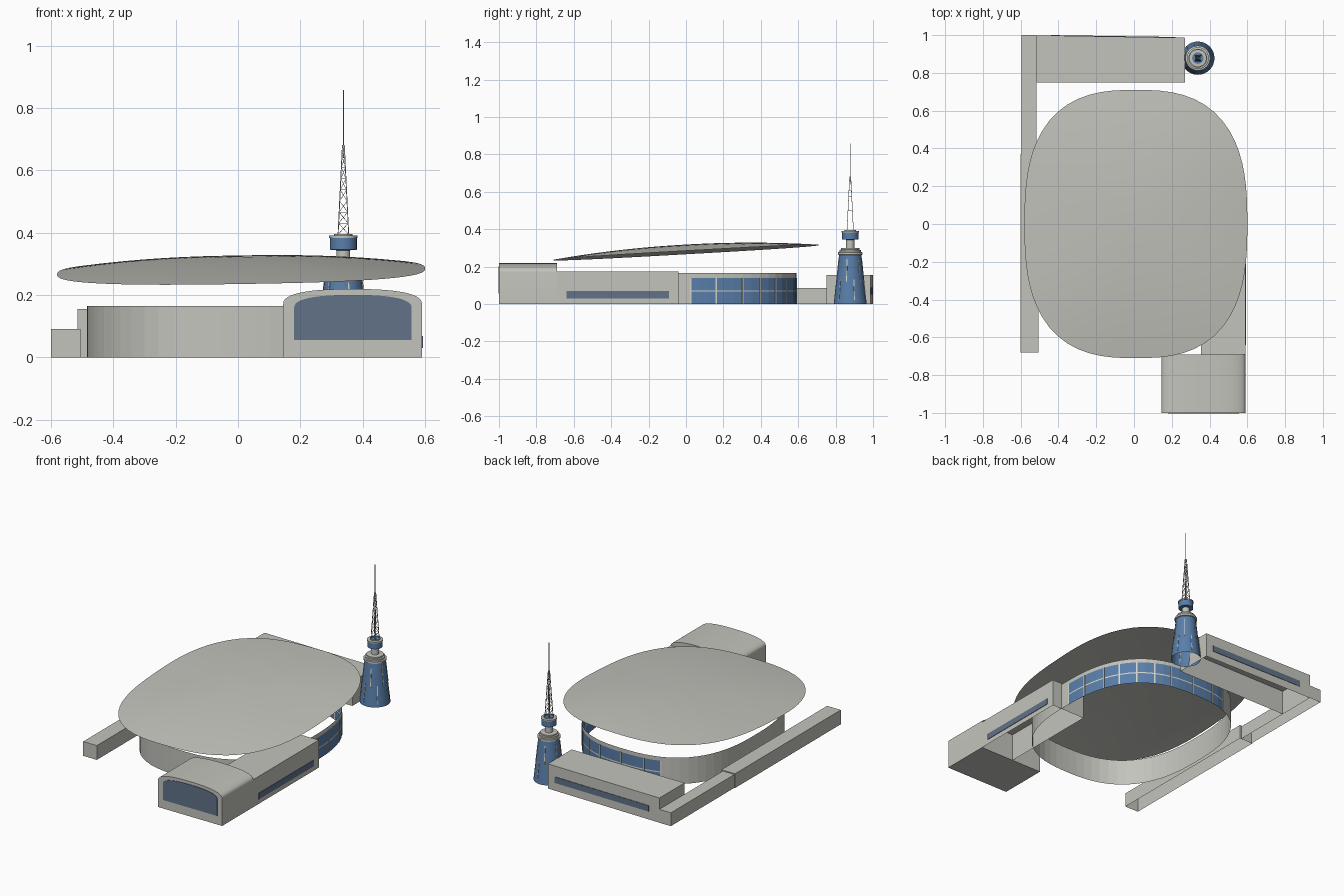
import bpy, bmesh, math
from mathutils import Vector

cube = bpy.data.objects.get("Cube")
if cube:
    bpy.data.objects.remove(cube, do_unlink=True)


def material(name, rgb):
    m = bpy.data.materials.new(name)
    m.use_nodes = True
    m.diffuse_color = (*rgb, 1)
    m.node_tree.nodes["Principled BSDF"].inputs["Base Color"].default_value = (*rgb, 1)
    return m


CONCRETE = material("pale concrete", (0.55, 0.55, 0.51))
GLASS = material("blue glass", (0.10, 0.21, 0.40))
SLATE = material("slate window", (0.12, 0.17, 0.25))
CREAM = material("cream frame", (0.68, 0.67, 0.58))
METAL = material("mast metal", (0.36, 0.36, 0.34))


def finish(name, bm, mats, smooth=None):
    mesh = bpy.data.meshes.new(name)
    bm.to_mesh(mesh)
    bm.free()
    for m in mats:
        mesh.materials.append(m)
    ob = bpy.data.objects.new(name, mesh)
    bpy.context.collection.objects.link(ob)
    if smooth:
        bpy.ops.object.select_all(action='DESELECT')
        ob.select_set(True)
        bpy.context.view_layer.objects.active = ob
        bpy.ops.object.shade_smooth_by_angle(angle=math.radians(smooth))
    return ob


def prism(name, outline, sweep, mat, floor=True, smooth=None):
    """Sweep a closed 3D outline; floor=False leaves the starting end open."""
    bm = bmesh.new()
    a = [bm.verts.new(p) for p in outline]
    b = [bm.verts.new(Vector(p) + Vector(sweep)) for p in outline]
    n = len(a)
    for i in range(n):
        bm.faces.new((a[i], a[(i + 1) % n], b[(i + 1) % n], b[i]))
    bm.faces.new(b)
    if floor:
        bm.faces.new(a[::-1])
    bmesh.ops.recalc_face_normals(bm, faces=bm.faces)
    return finish(name, bm, [mat], smooth)


def block(name, x0, x1, y0, y1, z0, z1, mat, floor=True):
    base = [(x0, y0, z0), (x1, y0, z0), (x1, y1, z0), (x0, y1, z0)]
    return prism(name, base, (0, 0, z1 - z0), mat, floor)


def oval(deg, cx, a, b, n):
    """Point of a rounded-rectangle oval at a polar angle."""
    c, s = math.cos(math.radians(deg)), math.sin(math.radians(deg))
    r = (abs(c / a) ** n + abs(s / b) ** n) ** (-1 / n)
    return cx + r * c, r * s


def lathe(name, profile, centre, mats, rule=None, steps=32):
    bm = bmesh.new()
    rings = []
    for r, z in profile:
        rings.append([bm.verts.new((centre[0] + r * math.cos(math.tau * i / steps),
                                    centre[1] + r * math.sin(math.tau * i / steps), z))
                      for i in range(steps)])
    for k in range(len(rings) - 1):
        for i in range(steps):
            j = (i + 1) % steps
            f = bm.faces.new((rings[k][i], rings[k][j], rings[k + 1][j], rings[k + 1][i]))
            f.material_index = rule(k) if rule else 0
    bm.faces.new(rings[-1])
    return finish(name, bm, mats, 35)


def add_rod(bm, p, q, r=0.0015, flat=None):
    """Four-sided bar between two points, optionally wider along one direction."""
    p, q = Vector(p), Vector(q)
    d = (q - p).normalized()
    u = Vector(flat) if flat else d.orthogonal().normalized()
    v = d.cross(u).normalized()
    thin = 0.0025 if flat else r
    offs = [u * thin, v * r, -u * thin, -v * r]
    if flat:
        offs = [u * thin + v * r, -u * thin + v * r, -u * thin - v * r, u * thin - v * r]
    a = [bm.verts.new(p + o) for o in offs]
    b = [bm.verts.new(q + o) for o in offs]
    for i in range(4):
        bm.faces.new((a[i], a[(i + 1) % 4], b[(i + 1) % 4], b[i]))
    bm.faces.new(a[::-1])
    bm.faces.new(b)


# Arena wall: open ring with a glazed arc
WALL = (0.02, 0.505, 0.59, 2.6)
GLASS_START, GLASS_END = 3, 113
levels = [0, 0.066, 0.073, 0.14, 0.165]
row_mat = [1, 2, 1, 0]
bm = bmesh.new()
angles = [GLASS_START + 5 * i for i in range(72)]
grid = [[bm.verts.new((*oval(t, *WALL), z)) for z in levels] for t in angles]
for i, t in enumerate(angles):
    a, b = grid[i], grid[(i + 1) % 72]
    for k in range(4):
        f = bm.faces.new((a[k], b[k], b[k + 1], a[k + 1]))
        f.material_index = row_mat[k] if t < GLASS_END else 0
finish("arena_wall", bm, [CONCRETE, GLASS, CREAM])

# Upright glazing bars
bm = bmesh.new()
for t in (3, 18, 33, 43, 53, 63, 73, 88, 103, 113):
    x, y = oval(t, *WALL)
    x2, y2 = oval(t + 1, *WALL)
    out = Vector((y2 - y, x - x2, 0)).normalized()
    add_rod(bm, (x, y, 0), (x, y, 0.14), 0.004, out)
finish("arena_glazing_bars", bm, [CREAM])

# Tilted shallow dome roof
bm = bmesh.new()


def roof_point(t, f):
    x, y = oval(t, 0.01, 0.59, 0.71, 2.7)
    x, y = 0.01 + (x - 0.01) * f, y * f
    return x, y, 0.275 + 0.0565 * y + 0.016 * x + 0.042 * (1 - f * f)


top = bm.verts.new(roof_point(0, 0))
rings = [[bm.verts.new(roof_point(5 * i, k / 10)) for i in range(72)] for k in range(1, 11)]
for i in range(72):
    j = (i + 1) % 72
    bm.faces.new((top, rings[0][i], rings[0][j]))
    for a, b in zip(rings, rings[1:]):
        bm.faces.new((a[i], b[i], b[j], a[j]))
finish("arena_roof", bm, [CONCRETE], 40)


# Entrance hall with an arched top and a matching window
def arch(x0, x1, z0, shoulder, crown, y):
    mid, half = (x0 + x1) / 2, (x1 - x0) / 2
    pts = [(x1, y, z0)]
    for i in range(25):
        t = math.pi * i / 24
        c, s = math.cos(t), math.sin(t)
        pts.append((mid + half * math.copysign(abs(c) ** 0.8, c), y,
                    shoulder + (crown - shoulder) * s ** 0.8))
    return pts + [(x0, y, z0)]


prism("entrance_hall", arch(0.145, 0.59, 0, 0.17, 0.219, -1), (0, 0.31, 0), CONCRETE, smooth=30)
prism("entrance_window", arch(0.18, 0.557, 0.055, 0.158, 0.2, -1.003), (0, 0.004, 0), SLATE)

# East wing and its window strip
block("east_wing", 0.355, 0.59, -0.69, -0.04, 0, 0.173, CONCRETE, False)
block("east_window_strip", 0.588, 0.593, -0.64, -0.09, 0.03, 0.068, SLATE)

# Rear hall with a slightly slanted back
prism("rear_hall", [(-0.515, 0.75, 0), (0.27, 0.75, 0), (0.27, 0.986, 0), (-0.515, 0.999, 0)],
      (0, 0, 0.155), CONCRETE, False)
prism("rear_window_strip", [(-0.44, 0.994, 0.05), (0.22, 0.983, 0.05),
                            (0.22, 0.99, 0.05), (-0.44, 1.0, 0.05)], (0, 0, 0.038), SLATE)

# Low west galleries
block("west_gallery_front", -0.6, -0.505, -0.68, 0.37, 0, 0.09, CONCRETE, False)
block("west_gallery_rear", -0.595, -0.515, 0.37, 1.0, 0, 0.084, CONCRETE, False)

# Tower body, collar, neck and lookout drum
TX, TY = 0.338, 0.878
lathe("tower_body", [(0.088, 0), (0.06, 0.262)], (TX, TY), [GLASS])
lathe("tower_collar", [(0.06, 0.262), (0.066, 0.264), (0.066, 0.276), (0.058, 0.278),
                       (0.058, 0.288), (0.05, 0.29), (0.05, 0.298), (0.022, 0.3),
                       (0.022, 0.345)], (TX, TY), [CONCRETE])
lathe("lookout_drum", [(0.02, 0.343), (0.043, 0.345), (0.043, 0.383), (0.046, 0.383),
                       (0.046, 0.39), (0.03, 0.391), (0.03, 0.396)], (TX, TY),
      [GLASS, CONCRETE], lambda k: 0 if k < 2 else 1)

# Broken upright ribs on the tower
bm = bmesh.new()
for i in range(12):
    t = math.tau * (i + 0.5) / 12
    out = Vector((math.cos(t), math.sin(t), 0))
    low, high = ((0.02, 0.13), (0.12, 0.24))[i % 2]
    ends = [Vector((TX, TY, z)) + out * (0.088 - 0.107 * z) for z in (low, high)]
    add_rod(bm, *ends, 0.002, out)
finish("tower_ribs", bm, [CREAM])

# Lattice mast: four legs, rings, cross braces and a needle
bm = bmesh.new()
CORNERS = [(-1, -1), (1, -1), (1, 1), (-1, 1)]
Z0, Z1, BAYS = 0.394, 0.68, 8


def leg(i, k):
    f = k / BAYS
    w = 0.017 * (1 - f) + 0.003 * f
    return TX + CORNERS[i % 4][0] * w, TY + CORNERS[i % 4][1] * w, Z0 + (Z1 - Z0) * f


for i in range(4):
    add_rod(bm, leg(i, 0), leg(i, BAYS), 0.002)
    for k in range(BAYS):
        add_rod(bm, leg(i, k + 1), leg(i + 1, k + 1), 0.001)
        if i % 2 == 0:
            add_rod(bm, leg(i, k), leg(i + 1, k + 1), 0.001)
            add_rod(bm, leg(i + 1, k), leg(i, k + 1), 0.001)
add_rod(bm, (TX, TY, Z1 - 0.04), (TX, TY, 0.857), 0.0022)
finish("lattice_mast", bm, [METAL])
